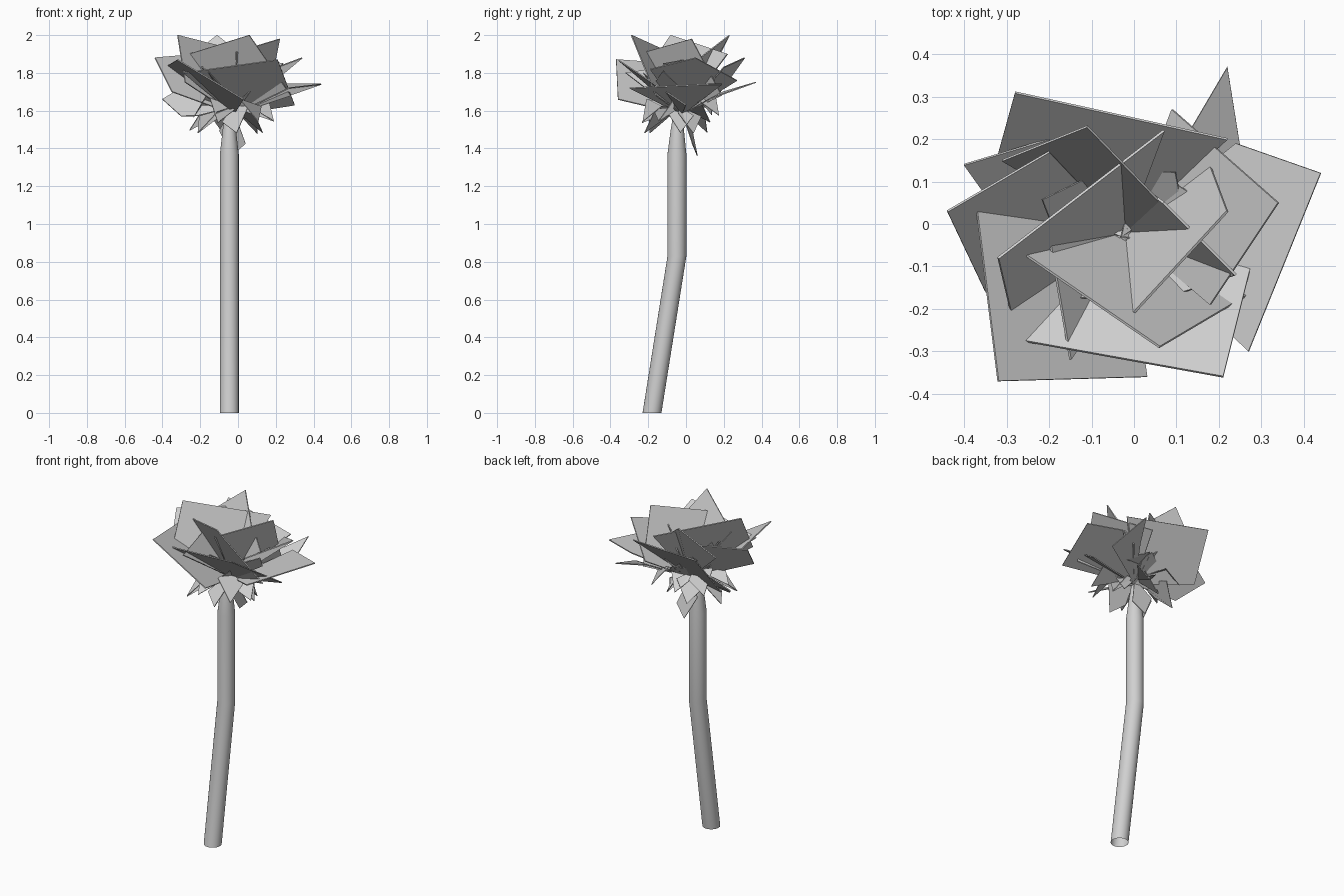
import bpy
import bmesh
import math
import random
from mathutils import Vector

random.seed(4)

default_cube = bpy.data.objects.get("Cube")
if default_cube:
    bpy.data.objects.remove(default_cube, do_unlink=True)

# One plain grey for the whole flower
grey = bpy.data.materials.new("plain_grey")
grey.use_nodes = True
grey.diffuse_color = (0.63, 0.63, 0.63, 1)
grey.node_tree.nodes["Principled BSDF"].inputs["Base Color"].default_value = grey.diffuse_color


def add_object(name, mesh):
    mesh.materials.append(grey)
    obj = bpy.data.objects.new(name, mesh)
    bpy.context.collection.objects.link(obj)
    return obj


def add_sheet(name, corners, thickness):
    """Thin flat leaf spanning the given corners."""
    mesh = bpy.data.meshes.new(name)
    mesh.from_pydata(corners, [], [tuple(range(len(corners)))])
    sheet = add_object(name, mesh)
    solid = sheet.modifiers.new("thickness", "SOLIDIFY")
    solid.thickness = thickness
    solid.offset = 0
    return sheet


def add_stem(name, path, sides):
    """Open tube with horizontal rings through (y, z, radius) stations."""
    bm = bmesh.new()
    previous = None
    for y, z, radius in path:
        ring = []
        for i in range(sides):
            angle = math.tau * i / sides
            ring.append(bm.verts.new((stem_x + radius * math.cos(angle),
                                      y + radius * math.sin(angle), z)))
        if previous:
            for i in range(sides):
                j = (i + 1) % sides
                bm.faces.new((previous[i], previous[j], ring[j], ring[i]))
        previous = ring
    mesh = bpy.data.meshes.new(name)
    bm.to_mesh(mesh)
    bm.free()
    return add_object(name, mesh)


# Stem: leaning below, upright above, narrowing into the bloom
stem_x = -0.046
stem = add_stem("stem", [(-0.18, 0, 0.05), (-0.048, 0.83, 0.05), (-0.048, 1.37, 0.05),
                         (-0.046, 1.5, 0.035), (-0.04, 1.62, 0.02)], 24)
bpy.ops.object.select_all(action="DESELECT")
stem.select_set(True)
bpy.context.view_layer.objects.active = stem
bpy.ops.object.shade_smooth_by_angle()

# Petals: side corner, tip, other side corner; all meet at the heart
heart = Vector((-0.02, -0.02, 1.58))
petals = {
    "back_petal": [(-.33, .13, 1.63), (-.28, .31, 1.88), (.22, .2, 1.83)],
    "right_low_petal": [(.27, -.3, 1.72), (.44, .12, 1.74), (.24, .19, 1.74)],
    "back_spike_petal": [(.26, .12, 1.66), (.22, .37, 1.75), (.12, .2, 1.7)],
    "left_petal": [(-.35, -.16, 1.7), (-.44, .03, 1.88), (-.2, .17, 1.9)],
    "front_left_petal": [(-.37, .03, 1.84), (-.32, -.37, 1.87), (.03, -.36, 1.66)],
    "front_petal": [(-.29, -.27, 1.8), (.21, -.36, 1.87), (.3, 0, 1.63)],
    "inner_left_petal": [(-.28, -.25, 1.75), (-.32, -.08, 2), (.07, .22, 1.9)],
    "inner_back_petal": [(-.31, .15, 1.84), (-.11, .23, 2), (.14, -.03, 1.8)],
    "inner_right_petal": [(-.04, .13, 1.78), (.07, .05, 1.88), (.24, -.12, 1.85)],
    "inner_front_petal": [(-.26, -.07, 1.9), (.06, -.29, 2), (.28, -.16, 1.68)],
    "centre_petal": [(-.01, -.22, 1.91), (.22, .03, 1.98), (.16, .19, 1.68)],
    "slim_front_petal": [(-.2, -.03, 1.84), (-.15, -.32, 1.8), (-.06, -.19, 1.7)],
    "right_petal": [(.18, -.19, 1.82), (.34, .05, 1.88), (.09, .27, 1.76)],
    "low_left_leaf": [(-.3, 0, 1.57), (-.4, .14, 1.66), (-.2, .2, 1.78)],
}
for name, corners in petals.items():
    add_sheet(name, [heart] + [Vector(c) for c in corners], 0.006)


# Sepals: pointed leaves flaring around the underside of the bloom
def add_sepal(angle, reach, height):
    out = Vector((math.cos(angle), math.sin(angle), 0))
    side = Vector((-out.y, out.x, random.uniform(-0.7, 0.7))) * 0.07
    centre = Vector((-0.03, -0.03, 0))
    tip = centre + out * reach + Vector((0, 0, height))
    middle = centre + out * reach * 0.7 + Vector((0, 0, height + 0.1))
    root = centre + Vector((0, 0, 1.62))
    add_sheet("sepal", [root, middle - side, tip, middle + side], 0.004)


sepal_count = 13
for i in range(sepal_count):
    add_sepal(math.tau * i / sepal_count, random.uniform(0.13, 0.26),
              random.uniform(1.47, 1.6))
add_sepal(math.pi / 2, 0.09, 1.36)

# Slivers filling the gaps among the petals
for i in range(10):
    angle = math.tau * (i + 0.4) / 10
    out = Vector((math.cos(angle), math.sin(angle), 0))
    side = Vector((-out.y, out.x, random.uniform(-0.6, 0.6))) * 0.08
    tip = heart + out * random.uniform(0.16, 0.31)
    tip.z += random.uniform(0.12, 0.3)
    add_sheet("inner_sliver", [heart, heart.lerp(tip, 0.65) - side, tip,
                               heart.lerp(tip, 0.65) + side], 0.004)
